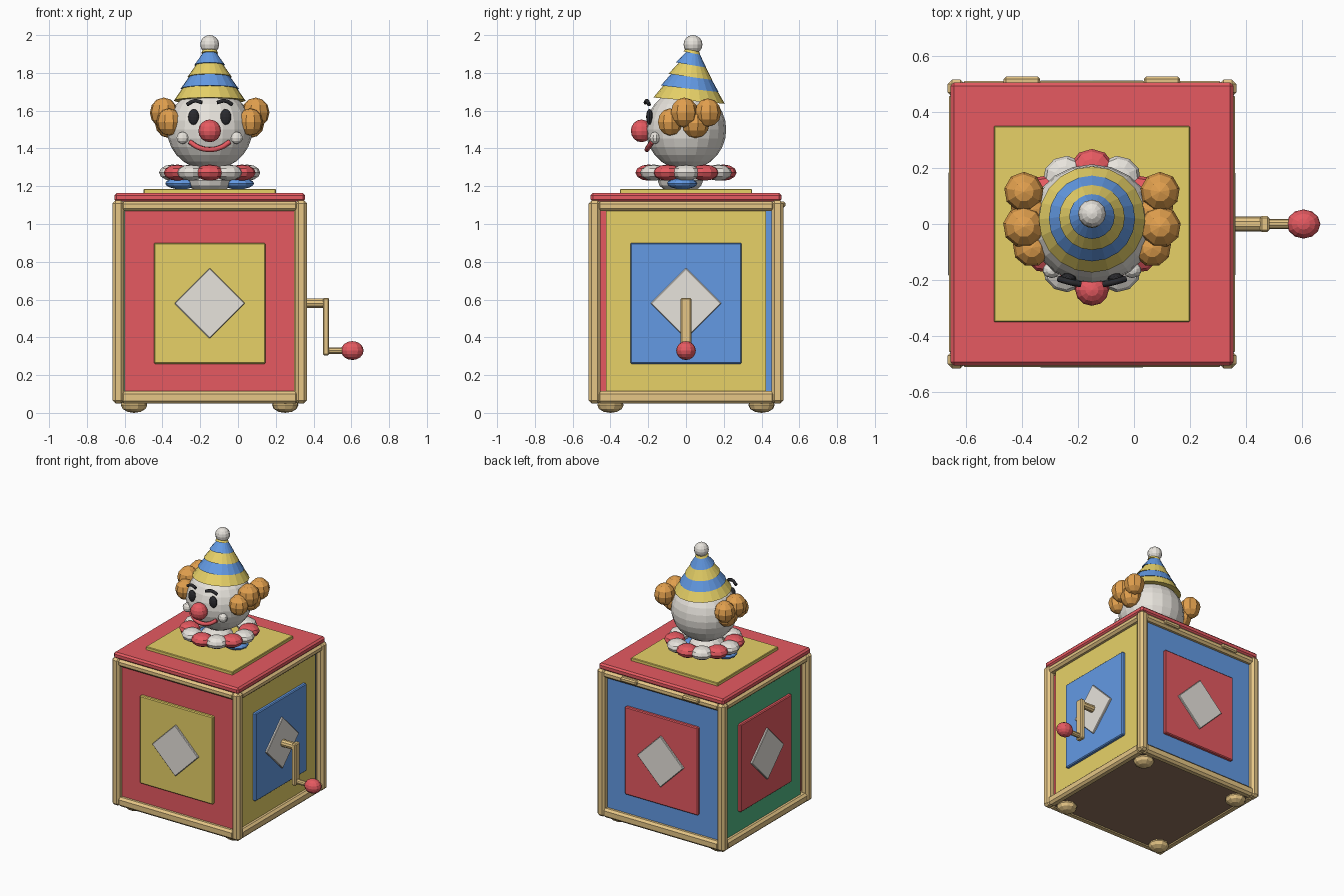
import bpy, bmesh, math
from mathutils import Matrix, Vector

if "Cube" in bpy.data.objects:
    bpy.data.objects.remove(bpy.data.objects["Cube"])

CX = -0.15  # box centre; the crank sticks out to +x


def material(name, r, g, b):
    lin = [((c / 255 + 0.055) / 1.055) ** 2.4 for c in (r, g, b)] + [1]
    m = bpy.data.materials.new(name)
    m.use_nodes = True
    m.diffuse_color = lin
    m.node_tree.nodes["Principled BSDF"].inputs["Base Color"].default_value = lin
    return m


RED = material("red", 230, 90, 97)
YELLOW = material("yellow", 232, 210, 104)
BLUE = material("blue", 99, 154, 228)
GREEN = material("green", 82, 184, 134)
WHITE = material("off_white", 231, 227, 220)
WOOD = material("light_wood", 230, 198, 134)
ORANGE = material("orange", 226, 160, 78)
BROWN = material("dark_brown", 146, 116, 94)
BLACK = material("black", 42, 42, 46)


def finish(name, bm, mat, matrix):
    me = bpy.data.meshes.new(name)
    bm.transform(Matrix.Translation((CX, 0, 0)) @ matrix)
    bmesh.ops.recalc_face_normals(bm, faces=bm.faces)
    bm.to_mesh(me)
    bm.free()
    me.materials.append(mat)
    ob = bpy.data.objects.new(name, me)
    bpy.context.collection.objects.link(ob)


def box(name, loc, size, mat, bevel=0.0, turn=Matrix(), tilt=Matrix()):
    bm = bmesh.new()
    bmesh.ops.create_cube(bm, size=1, matrix=Matrix.Diagonal((*size, 1)))
    if bevel:
        bmesh.ops.bevel(bm, geom=bm.edges[:], offset=bevel, segments=1,
                        profile=0.5, affect='EDGES')
    finish(name, bm, mat, turn @ Matrix.Translation(loc) @ tilt)


def ball(name, loc, radii, mat, segs=12, rings=8, turn=Matrix()):
    bm = bmesh.new()
    bmesh.ops.create_uvsphere(bm, u_segments=segs, v_segments=rings, radius=1)
    finish(name, bm, mat,
           turn @ Matrix.Translation(loc) @ Matrix.Diagonal((*radii, 1)))


def cone(name, loc, r1, r2, depth, mat, tilt=Matrix(), segs=16):
    bm = bmesh.new()
    bmesh.ops.create_cone(bm, cap_ends=True, segments=segs, radius1=r1,
                          radius2=r2, depth=depth)
    finish(name, bm, mat, Matrix.Translation(loc) @ tilt)


def tube(name, points, radius, mat):
    cu = bpy.data.curves.new(name, 'CURVE')
    cu.dimensions = '3D'
    cu.bevel_depth, cu.bevel_resolution = radius, 1
    cu.resolution_u, cu.use_fill_caps = 4, True
    sp = cu.splines.new('BEZIER')
    sp.bezier_points.add(len(points) - 1)
    for bp, p in zip(sp.bezier_points, points):
        bp.co = Vector(p) + Vector((CX, 0, 0))
        bp.handle_left_type = bp.handle_right_type = 'AUTO'
    cu.materials.append(mat)
    ob = bpy.data.objects.new(name, cu)
    bpy.context.collection.objects.link(ob)


def rot(deg, axis):
    return Matrix.Rotation(math.radians(deg), 4, axis)


# Box sides: panel, raised square, diamond, frame bars, corner post and foot
box("box_floor", (0, 0, 0.08), (0.93, 0.93, 0.05), BROWN)
box("box_core", (0, 0, 0.59), (0.84, 0.84, 1.0), BROWN)
sides = [("front", 0, RED, YELLOW, 0.9), ("crank_side", 90, YELLOW, BLUE, 0.845),
         ("back", 180, BLUE, RED, 0.9), ("plain_side", 270, GREEN, RED, 0.845)]
for label, deg, panel, square, width in sides:
    t = rot(deg, 'Z')
    box(label + "_panel", (0, -0.45, 0.595), (width, 0.056, 0.99), panel, 0, t)
    box(label + "_square", (0, -0.483, 0.58), (0.59, 0.034, 0.64), square, 0.006, t)
    box(label + "_diamond", (0, -0.497, 0.58), (0.265, 0.032, 0.265), WHITE, 0.004,
        t, rot(45, 'Y'))
    box(label + "_bottom_bar", (0, -0.48, 0.082), (0.94, 0.06, 0.066), WOOD, 0.015, t)
    box(label + "_top_bar", (0, -0.48, 1.094), (0.94, 0.06, 0.052), WOOD, 0.015, t)
    box(label + "_post", (0.484, -0.484, 0.588), (0.062, 0.062, 1.075), WOOD, 0.016, t)
    ball(label + "_foot", (0.4, -0.4, 0.042), (0.07, 0.07, 0.042), WOOD, 10, 6, t)

# Lid with its raised plate and rear hinges
box("lid", (0, 0, 1.141), (1.01, 1.01, 0.046), RED, 0.012)
box("lid_plate", (0, 0, 1.173), (0.7, 0.7, 0.026), YELLOW, 0.004)
for s in (-1, 1):
    box("hinge", (s * 0.25, 0.509, 1.103), (0.13, 0.034, 0.032), WOOD, 0.008)

# Crank
side = rot(90, 'Y')
cone("crank_axle", (0.54, 0, 0.58), 0.026, 0.026, 0.14, WOOD, side, 10)
box("crank_arm", (0.616, 0, 0.457), (0.034, 0.056, 0.305), WOOD, 0.007)
cone("crank_handle", (0.67, 0, 0.33), 0.018, 0.018, 0.1, WOOD, side, 10)
ball("crank_knob", (0.755, 0, 0.33), (0.06, 0.052, 0.05), RED)

# Neck, blue bow and the scalloped collar
ball("neck", (0, -0.03, 1.23), (0.12, 0.12, 0.07), WHITE)
for s in (-1, 1):
    ball("bow_loop", (s * 0.15, -0.02, 1.215), (0.085, 0.08, 0.031), BLUE)
for i in range(12):
    ball("collar_lobe", (0, -0.197, 1.272), (0.078, 0.071, 0.043),
         WHITE if i % 2 else RED, 10, 6, rot(i * 30, 'Z'))

# Head and face
ball("head", (0, 0, 1.5), (0.226, 0.213, 0.215), WHITE, 20, 14)
ball("nose", (0, -0.236, 1.493), (0.06, 0.056, 0.06), RED)
tube("smile", [(-0.105, -0.18, 1.435), (-0.06, -0.2, 1.406), (0, -0.207, 1.394),
               (0.06, -0.2, 1.406), (0.105, -0.18, 1.435)], 0.014, RED)
hair = [(0.215, -0.085, 1.54, 0.068), (0.243, -0.01, 1.59, 0.075),
        (0.243, 0.115, 1.59, 0.071), (0.215, 0.05, 1.535, 0.076)]
for s in (-1, 1):
    ball("eye", (s * 0.085, -0.193, 1.567), (0.029, 0.018, 0.042), BLACK)
    tube("eyebrow", [(s * 0.12, -0.195, 1.632), (s * 0.08, -0.207, 1.652),
                     (s * 0.04, -0.215, 1.643)], 0.011, BLACK)
    ball("cheek", (s * 0.143, -0.165, 1.456), (0.034, 0.028, 0.032), WHITE, 10, 6)
    for x, y, z, r in hair:
        ball("hair_tuft", (s * x, y, z), (r, r, r * 1.06), ORANGE, 9, 6)

# Striped hat of overlapping tilted frustums, leaning back, with a pompom
radii = [0.19, 0.154, 0.117, 0.081, 0.045, 0.02]
base, step = Vector((0, 0.017, 1.656)), 0.063
for i in range(5):
    centre = base + rot(-4, 'X') @ Vector((0, 0, step * (i + 0.5)))
    cone("hat_band", centre, radii[i], radii[i + 1] - 0.012, step + 0.006,
         BLUE if i % 2 else YELLOW, rot(-5 - 1.5 * i, 'X'), 20)
ball("hat_pompom", (0, 0.037, 1.95), (0.05, 0.05, 0.05), WHITE)
